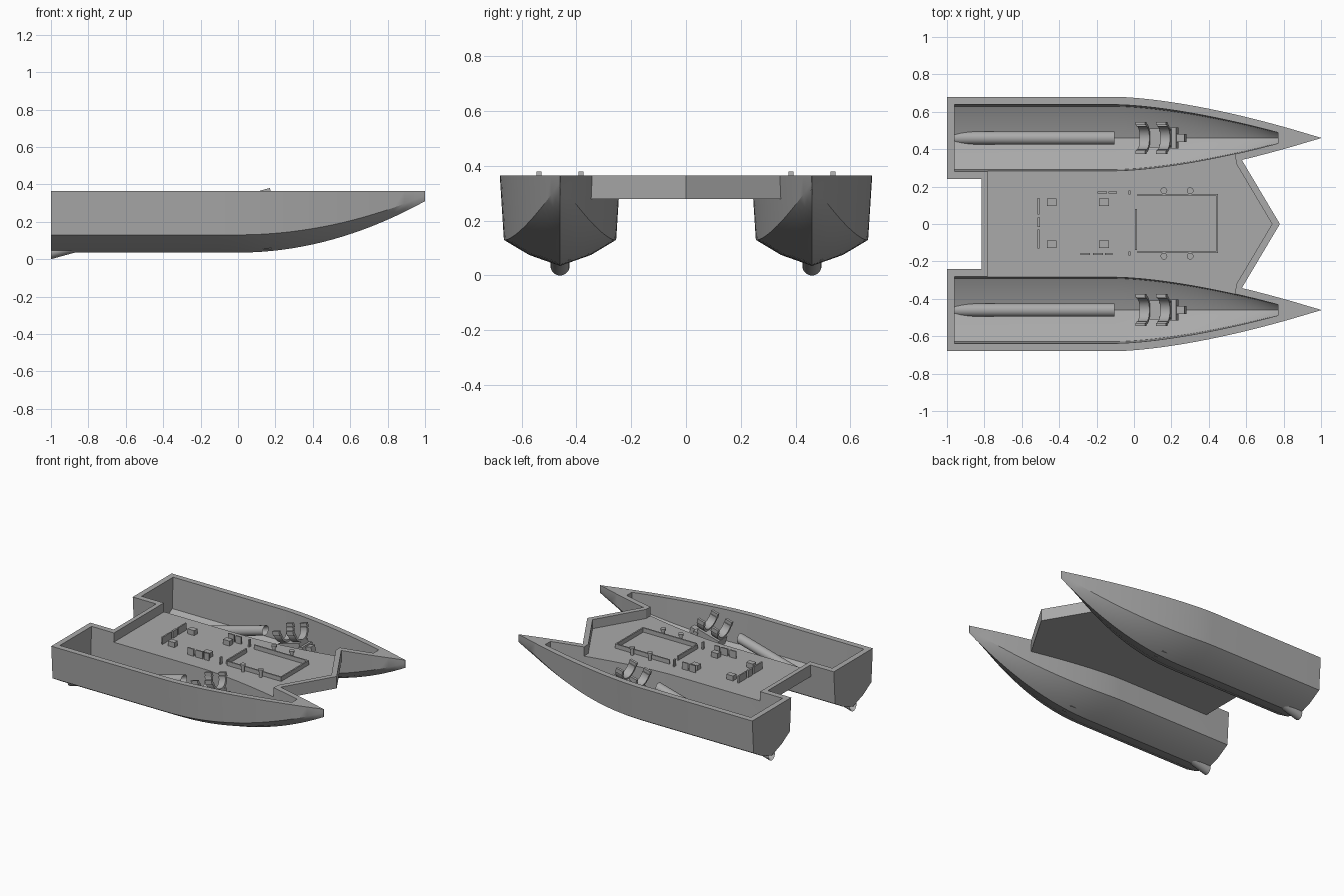
import bpy, bmesh, math
from mathutils import Matrix, Vector

cube = bpy.data.objects.get("Cube")
if cube:
    bpy.data.objects.remove(cube)

grey = bpy.data.materials.new("plain_grey")
grey.use_nodes = True
COLOUR = (0.4, 0.4, 0.4, 1)
grey.diffuse_color = COLOUR
grey.node_tree.nodes["Principled BSDF"].inputs["Base Color"].default_value = COLOUR

HULL_Y, TOP, DECK = 0.46, 0.365, 0.30
SLOPE = 0.275
TILT = math.atan(SLOPE)


def finish(name, bm):
    bmesh.ops.recalc_face_normals(bm, faces=bm.faces)
    mesh = bpy.data.meshes.new(name)
    bm.to_mesh(mesh)
    bm.free()
    mesh.materials.append(grey)
    ob = bpy.data.objects.new(name, mesh)
    bpy.context.collection.objects.link(ob)
    return ob


def smooth(ob, angle=30):
    bpy.ops.object.select_all(action="DESELECT")
    ob.select_set(True)
    bpy.context.view_layer.objects.active = ob
    bpy.ops.object.shade_smooth_by_angle(angle=math.radians(angle))


def box(name, centre, size, tilt=0):
    bm = bmesh.new()
    bmesh.ops.create_cube(bm, size=1, matrix=Matrix.Translation(centre)
                          @ Matrix.Rotation(-tilt, 4, "Y")
                          @ Matrix.Diagonal((*size, 1)))
    return finish(name, bm)


def deck_box(name, x0, x1, y0, y1, height):
    """Box standing on the deck, sunk in slightly."""
    low = DECK - 0.005
    return box(name, ((x0 + x1) / 2, (y0 + y1) / 2, (low + DECK + height) / 2),
               (x1 - x0, y1 - y0, DECK + height - low))


def prism(name, outline, z0, z1):
    bm = bmesh.new()
    face = bm.faces.new([bm.verts.new((x, y, z0)) for x, y in outline])
    top = bmesh.ops.extrude_face_region(bm, geom=[face])["geom"]
    bmesh.ops.translate(bm, vec=(0, 0, z1 - z0),
                        verts=[v for v in top if isinstance(v, bmesh.types.BMVert)])
    return finish(name, bm)


def loft(name, side, x0, x1, wall, top, steps=20):
    """Hull body: straight run aft, curving in and up to the bow."""
    xs = [x0] + [-0.1 + (x1 + 0.1) * i / steps for i in range(steps + 1)]
    bm = bmesh.new()
    rings = []
    for x in xs:
        fwd = max(x, 0)
        f = 1 - max((x + 0.1) / 1.1, 0) ** 1.57
        keel = 0.035 + 0.275 * fwd ** 2 + wall
        chine = 0.13 + 0.21 * fwd ** 2 + wall * 0.4
        wide = max(0.22 * f - wall, 0.001)
        mid = max(0.205 * f - wall, 0.0008)
        bilge = keel + (chine - keel) * 0.42
        half = [(wide, top), (mid, chine), (mid * 0.55, bilge)]
        points = half + [(0, keel)] + [(-w, z) for w, z in reversed(half)]
        rings.append([bm.verts.new((x, side * HULL_Y + w, z)) for w, z in points])
    n = len(rings[0])
    for a, b in zip(rings, rings[1:]):
        for i in range(n):
            j = (i + 1) % n
            bm.faces.new((a[i], a[j], b[j], b[i]))
    bm.faces.new(rings[0])
    bm.faces.new(rings[-1])
    return finish(name, bm)


def combine(target, other, operation):
    mod = target.modifiers.new("cut", "BOOLEAN")
    mod.object, mod.operation, mod.solver = other, operation, "EXACT"
    bpy.context.view_layer.objects.active = target
    bpy.ops.object.modifier_apply(modifier=mod.name)
    bpy.data.objects.remove(other)


def mirrored(half):
    return half + [(x, -y) for x, y in reversed(half) if y]


# Twin hulls and bridge deck, hollowed from above
hull = prism("twin_hull", mirrored([(0.78, 0), (0.575, 0.345), (0.56, 0.37),
                                    (0.4, 0.4), (-0.815, 0.4)]), 0.28, TOP)
for side in (-1, 1):
    combine(hull, loft("hull_body", side, -1, 1, 0, TOP), "UNION")
for side in (-1, 1):
    combine(hull, loft("hull_hollow", side, -0.96, 0.77, 0.036, 0.5), "DIFFERENCE")
well = prism("deck_well", mirrored([(0.738, 0), (0.545, 0.325), (0.54, 0.42),
                                    (-0.783, 0.42)]), DECK, 0.5)
combine(hull, well, "DIFFERENCE")
smooth(hull, 25)


def shaft_tube(name, y):
    bm = bmesh.new()
    bmesh.ops.create_cone(bm, cap_ends=True, segments=32, radius1=0.035,
                          radius2=0.035, depth=0.895,
                          matrix=Matrix.Rotation(math.pi / 2, 4, "Y"))
    caps = [f for f in bm.faces if len(f.verts) > 4]
    bmesh.ops.inset_individual(bm, faces=caps, thickness=0.022)
    for f in caps:
        bmesh.ops.translate(bm, verts=f.verts, vec=f.normal * -0.1)
    for v in bm.verts:
        v.co += Vector((-0.5525, y, 0.035 + SLOPE * (v.co.x + 0.4475)))
    smooth(finish(name, bm))


def cradle(name, x, y):
    """Half ring open upward, with ears, square to the shaft."""
    axis_z = 0.035 + SLOPE * (x + 1)
    place = Matrix.Translation((x, y, axis_z)) @ Matrix.Rotation(-TILT, 4, "Y")
    arc = [math.pi * (1 + i / 16) for i in range(17)]
    outline = [(0.078 * math.cos(a), 0.078 * math.sin(a)) for a in arc]
    outline += [(0.062 * math.cos(a), 0.062 * math.sin(a)) for a in reversed(arc)]
    bm = bmesh.new()
    face = bm.faces.new([bm.verts.new((-0.027, p, q)) for p, q in outline])
    out = bmesh.ops.extrude_face_region(bm, geom=[face])["geom"]
    bmesh.ops.translate(bm, vec=(0.054, 0, 0),
                        verts=[v for v in out if isinstance(v, bmesh.types.BMVert)])
    for s in (-1, 1):
        bmesh.ops.create_cube(bm, size=1, matrix=Matrix.Translation((0, s * 0.077, 0.008))
                              @ Matrix.Diagonal((0.054, 0.018, 0.03, 1)))
    bmesh.ops.transform(bm, matrix=place, verts=bm.verts)
    smooth(finish(name, bm))


# Drive gear in each hull
for side, label in ((-1, "right"), (1, "left")):
    y = side * HULL_Y
    shaft_tube(label + "_shaft_tube", y)
    cradle(label + "_rear_cradle", 0.04, y)
    cradle(label + "_front_cradle", 0.15, y)
    box(label + "_motor_bed", (0.12, y, 0.235), (0.17, 0.1, 0.06), TILT)
    box(label + "_bed_pillar", (0.12, y, 0.14), (0.12, 0.08, 0.17))
    box(label + "_bed_step", (0.215, y, 0.24), (0.035, 0.11, 0.05), TILT)
    box(label + "_bed_nose", (0.25, y, 0.245), (0.05, 0.045, 0.04), TILT)

# Battery tray on the deck
deck_box("tray_front", 0.44, 0.45, -0.15, 0.16, 0.03)
deck_box("tray_rear", 0.005, 0.015, -0.14, 0.08, 0.03)
for y in (-0.15, 0.155):
    deck_box("tray_side", 0.02, 0.45, y - 0.005, y + 0.005, 0.03)

# Capped posts and square mounting blocks
for y in (-0.172, 0.178):
    for x in (0.16, 0.30):
        for name, radius, low, high in (("post", 0.011, -0.005, 0.045),
                                        ("post_cap", 0.018, 0.042, 0.055)):
            bm = bmesh.new()
            bmesh.ops.create_cone(bm, cap_ends=True, segments=16, radius1=radius,
                                  radius2=radius, depth=high - low,
                                  matrix=Matrix.Translation((x, y, DECK + (low + high) / 2)))
            smooth(finish(name, bm))
for x in (-0.44, -0.16):
    for y in (-0.108, 0.116):
        deck_box("mount_block", x - 0.026, x + 0.026, y - 0.019, y + 0.019, 0.035)

# Thin upright holders
for y0, y1, t in ((-0.13, -0.03, 0.005), (-0.015, 0.035, 0.007), (0.05, 0.14, 0.005)):
    deck_box("rear_holder", -0.51 - t, -0.51 + t, y0, y1, 0.05)
for x0, x1 in ((-0.285, -0.235), (-0.22, -0.165), (-0.155, -0.115)):
    deck_box("right_holder", x0, x1, -0.165, -0.155, 0.05)
for x0, x1 in ((-0.195, -0.145), (-0.135, -0.09)):
    deck_box("left_holder", x0, x1, 0.163, 0.173, 0.05)
for y in (-0.158, 0.168):
    deck_box("deck_pin", -0.03, -0.02, y - 0.01, y + 0.01, 0.05)
